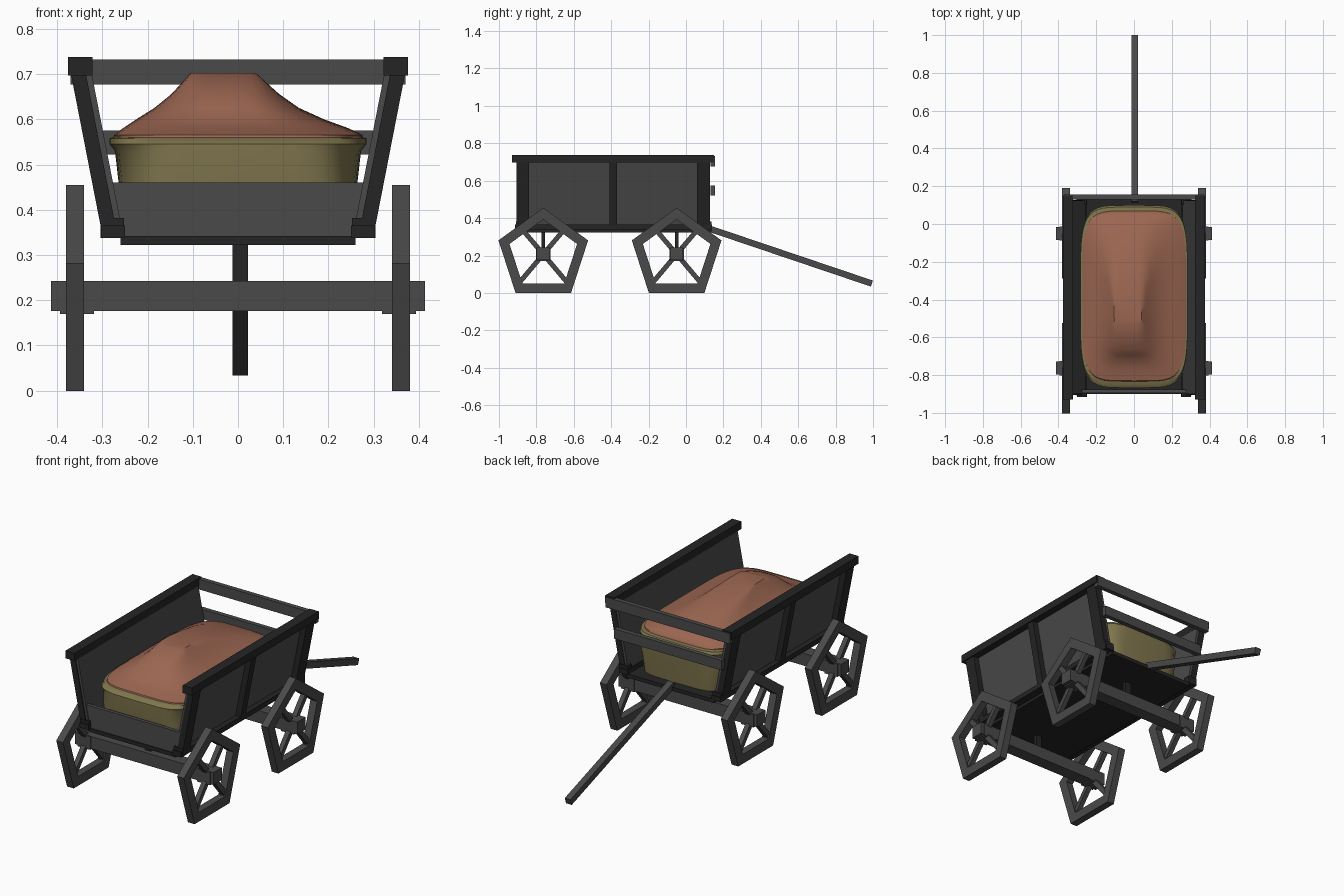
import bpy, math
from mathutils import Vector

if "Cube" in bpy.data.objects:
    bpy.data.objects.remove(bpy.data.objects["Cube"])


def material(name, rgb):
    m = bpy.data.materials.new(name)
    m.diffuse_color = (*rgb, 1)
    m.use_nodes = True
    m.node_tree.nodes["Principled BSDF"].inputs["Base Color"].default_value = m.diffuse_color
    return m


GREY = material("grey wood", (0.068, 0.068, 0.068))
DARK = material("dark wood", (0.018, 0.018, 0.018))
OLIVE = material("olive sack", (0.215, 0.18, 0.075))
CLAY = material("clay brown", (0.33, 0.133, 0.083))


def mesh_object(name, verts, faces, mat):
    me = bpy.data.meshes.new(name)
    me.from_pydata(verts, [], faces)
    me.materials.append(mat)
    ob = bpy.data.objects.new(name, me)
    bpy.context.collection.objects.link(ob)
    return ob


def loft(name, rings, mat):
    """Skin closed rings of equal length and cap both ends."""
    n = len(rings[0])
    faces = [(k * n + i, k * n + (i + 1) % n, (k + 1) * n + (i + 1) % n, (k + 1) * n + i)
             for k in range(len(rings) - 1) for i in range(n)]
    faces += [tuple(reversed(range(n))), tuple(range((len(rings) - 1) * n, len(rings) * n))]
    ob = mesh_object(name, [p for r in rings for p in r], faces, mat)
    bpy.context.view_layer.objects.active = ob
    ob.select_set(True)
    bpy.ops.object.mode_set(mode='EDIT')
    bpy.ops.mesh.select_all(action='SELECT')
    bpy.ops.mesh.normals_make_consistent(inside=False)
    bpy.ops.object.mode_set(mode='OBJECT')
    ob.select_set(False)
    return ob


def prism(name, profile, y0, y1, mat):
    """Extrude an (x, z) outline along y."""
    return loft(name, [[(x, y, z) for x, z in profile] for y in (y0, y1)], mat)


def box(name, x0, x1, y0, y1, z0, z1, mat):
    return prism(name, [(x0, z0), (x1, z0), (x1, z1), (x0, z1)], y0, y1, mat)


def beam(name, a, b, w, mat):
    """Square bar between two points lying in a plane of constant x."""
    a, b = Vector(a), Vector(b)
    side = Vector((w / 2, 0, 0))
    up = (b - a).normalized().cross(Vector((1, 0, 0))) * w / 2
    return loft(name, [[p + side + up, p - side + up, p - side - up, p + side - up]
                       for p in (a, b)], mat)


# Bed and end board
box("floor", -0.26, 0.26, -0.90, 0.135, 0.322, 0.342, DARK)
prism("front_board", [(-0.258, 0.34), (0.258, 0.34), (0.28, 0.46), (-0.28, 0.46)], -0.895, -0.875, GREY)
box("upper_back_slat", -0.37, 0.37, 0.13, 0.155, 0.677, 0.732, GREY)
box("lower_back_slat", -0.32, 0.32, 0.13, 0.155, 0.522, 0.575, GREY)


# Leaning sides, mirrored by s
def lean(z):
    return 0.255 + (z - 0.35) * 0.195


def strip(s, d0, d1, z0, z1):
    return [(s * (lean(z) + d), z) for z, d in ((z0, d0), (z0, d1), (z1, d1), (z1, d0))]


for s, tag in ((-1, "left"), (1, "right")):
    prism(tag + "_side_panel", strip(s, 0, 0.015, 0.342, 0.715), -0.90, 0.125, GREY)
    for y0, y1 in ((-0.905, -0.84), (-0.41, -0.368), (0.058, 0.128)):
        prism(tag + "_side_post", strip(s, 0.013, 0.046, 0.345, 0.715), y0, y1, DARK)
    box(tag + "_top_rail", s * 0.322, s * 0.376, -0.93, 0.15, 0.697, 0.738, DARK)
    box(tag + "_bottom_rail", s * 0.25, s * 0.302, -0.915, 0.14, 0.338, 0.365, DARK)
    for y in (-0.908, 0.10):
        box(tag + "_post_foot", s * 0.252, s * 0.304, y, y + 0.035, 0.338, 0.382, DARK)

# Axles and five-sided wheels
CZ = 0.203


def pentagon(x, y, r):
    return [(x, y + r * math.sin(i * math.tau / 5), CZ + r * math.cos(i * math.tau / 5))
            for i in range(5)]


for yc, end in ((-0.763, "front"), (-0.05, "rear")):
    box(end + "_axle", -0.413, 0.413, yc - 0.035, yc + 0.035, 0.176, 0.242, GREY)
    box(end + "_axle_post", -0.012, 0.022, yc - 0.01, yc + 0.01, 0.24, 0.325, DARK)
    for s in (-1, 1):
        rings = [pentagon(s * x, yc, r) for x, r in
                 ((0.34, 0.252), (0.38, 0.252), (0.38, 0.19), (0.34, 0.19))]
        faces = [(k * 5 + i, k * 5 + (i + 1) % 5, (k + 1) % 4 * 5 + (i + 1) % 5, (k + 1) % 4 * 5 + i)
                 for k in range(4) for i in range(5)]
        if s > 0:
            faces = [f[::-1] for f in faces]
        mesh_object(end + "_wheel_rim", [p for r in rings for p in r], faces, GREY)
        box(end + "_wheel_hub", s * 0.318, s * 0.394, yc - 0.038, yc + 0.038, 0.17, 0.24, GREY)
        for sy in (-1, 1):
            for dy, dz in ((0.115, 0.135), (0.135, -0.16)):
                beam(end + "_wheel_spoke", (s * 0.36, yc, 0.207),
                     (s * 0.36, yc + sy * dy, 0.207 + dz), 0.026, GREY)

# Pull pole
beam("pull_pole", (0.005, 0.115, 0.347), (0.005, 0.994, 0.05), 0.034, GREY)


# Soft load: rounded-rectangle rings, each (z, x0, x1, y0, y1, squareness)
def soft_loft(name, levels, mat, n=48):
    rings = []
    for z, x0, x1, y0, y1, e in levels:
        ring = []
        for i in range(n):
            c, q = math.cos(i * math.tau / n), math.sin(i * math.tau / n)
            ring.append(((x0 + x1) / 2 + (x1 - x0) / 2 * math.copysign(abs(c) ** (2 / e), c),
                         (y0 + y1) / 2 + (y1 - y0) / 2 * math.copysign(abs(q) ** (2 / e), q), z))
        rings.append(ring)
    ob = loft(name, rings, mat)
    ob.select_set(True)
    bpy.ops.object.shade_smooth_by_angle(angle=math.radians(40))
    ob.select_set(False)


soft_loft("sack_base", [
    (0.343, -0.25, 0.25, -0.85, 0.085, 6),
    (0.46, -0.264, 0.264, -0.862, 0.095, 6),
    (0.53, -0.272, 0.272, -0.868, 0.10, 5),
    (0.545, -0.284, 0.284, -0.868, 0.10, 5),
    (0.558, -0.284, 0.284, -0.85, 0.09, 5),
    (0.562, -0.27, 0.27, -0.80, 0.05, 5)], OLIVE)
soft_loft("mound", [
    (0.54, -0.27, 0.27, -0.845, 0.075, 5),
    (0.565, -0.274, 0.276, -0.83, 0.068, 5),
    (0.580, -0.255, 0.245, -0.77, 0.055, 4.5),
    (0.600, -0.225, 0.19, -0.72, 0.025, 4),
    (0.625, -0.185, 0.135, -0.695, -0.04, 3.5),
    (0.655, -0.148, 0.092, -0.66, -0.14, 3.5),
    (0.680, -0.125, 0.064, -0.60, -0.26, 4),
    (0.702, -0.105, 0.04, -0.535, -0.40, 5)], CLAY)
